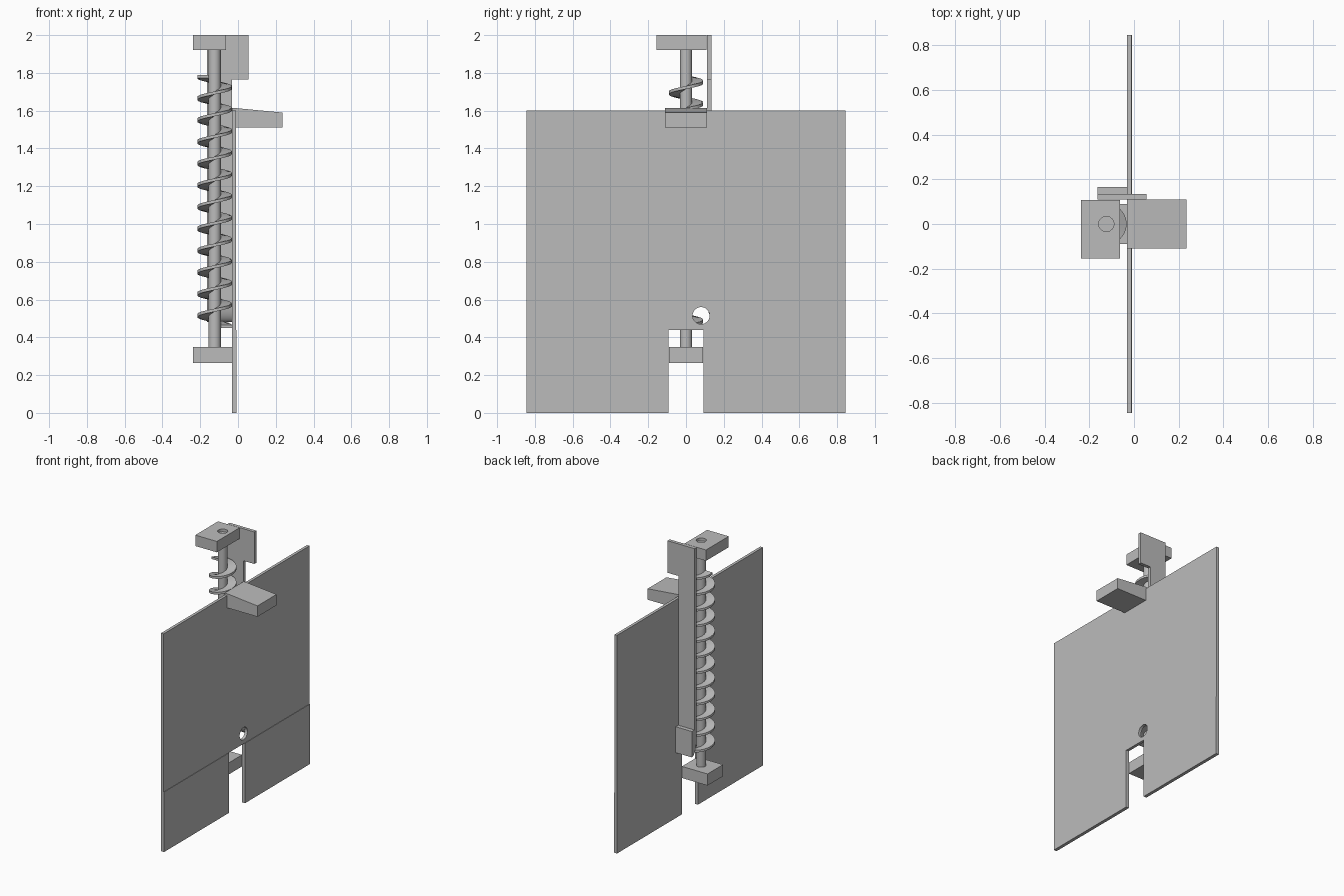
import bpy, bmesh, math

if "Cube" in bpy.data.objects:
    bpy.data.objects.remove(bpy.data.objects["Cube"], do_unlink=True)

grey = bpy.data.materials.new("plain grey")
grey.use_nodes = True
grey.diffuse_color = (0.5, 0.5, 0.5, 1)
grey.node_tree.nodes["Principled BSDF"].inputs["Base Color"].default_value = (0.5, 0.5, 0.5, 1)

AXIS_X, AXIS_Y = -0.124, 0.0
SHAFT_R, BLADE_R = 0.033, 0.091


def finish(name, bm, smooth=False):
    bmesh.ops.recalc_face_normals(bm, faces=bm.faces)
    mesh = bpy.data.meshes.new(name)
    bm.to_mesh(mesh)
    bm.free()
    mesh.materials.append(grey)
    obj = bpy.data.objects.new(name, mesh)
    bpy.context.collection.objects.link(obj)
    if smooth:
        bpy.ops.object.select_all(action="DESELECT")
        obj.select_set(True)
        bpy.context.view_layer.objects.active = obj
        bpy.ops.object.shade_smooth_by_angle(angle=math.radians(35))
    return obj


def prism(name, points, axis, low, high, smooth=False):
    """Extrude a flat outline along x or y; points are (other axis, z)."""
    bm = bmesh.new()
    place = (lambda a, z: (low, a, z)) if axis == "x" else (lambda a, z: (a, low, z))
    face = bm.faces.new([bm.verts.new(place(a, z)) for a, z in points])
    extruded = bmesh.ops.extrude_face_region(bm, geom=[face])["geom"]
    step = high - low
    bmesh.ops.translate(bm, verts=[v for v in extruded if isinstance(v, bmesh.types.BMVert)],
                        vec=(step, 0, 0) if axis == "x" else (0, step, 0))
    return finish(name, bm, smooth)


def box(name, xs, ys, zs):
    (z0, z1), (x0, x1) = zs, xs
    return prism(name, [(x0, z0), (x1, z0), (x1, z1), (x0, z1)], "y", *ys)


def cylinder(name, radius, low, high):
    bm = bmesh.new()
    bmesh.ops.create_cone(bm, cap_ends=True, segments=40, radius1=radius,
                          radius2=radius, depth=high - low)
    bmesh.ops.translate(bm, verts=bm.verts, vec=(AXIS_X, AXIS_Y, (low + high) / 2))
    return finish(name, bm, True)


def cut(obj, cutter):
    mod = obj.modifiers.new("hole", "BOOLEAN")
    mod.operation, mod.solver, mod.object = "DIFFERENCE", "EXACT", cutter
    bpy.context.view_layer.objects.active = obj
    bpy.ops.object.modifier_apply(modifier=mod.name)
    bpy.data.objects.remove(cutter, do_unlink=True)


# Wall panel: upper sheet with a round hole, and two slightly thicker lower sheets
panel = box("upper_panel", (-0.032, -0.011), (-0.845, 0.845), (0.44, 1.6))
ring = [math.tau * i / 40 for i in range(40)]
cut(panel, prism("hole_cutter", [(0.08 + 0.045 * math.cos(a), 0.515 + 0.045 * math.sin(a))
                                 for a in ring], "x", -0.1, 0.1))
for side, sign in (("left", 1), ("right", -1)):
    box(f"lower_panel_{side}", (-0.032, -0.008), sorted((0.092 * sign, 0.845 * sign)), (0, 0.44))

# Sloping shelf hooked over the top edge of the panel
prism("shelf", [(-0.011, 1.51), (0.235, 1.51), (0.235, 1.59), (-0.006, 1.613),
                (-0.032, 1.613), (-0.032, 1.6), (-0.011, 1.6)], "y", -0.11, 0.11)

# Bearing blocks and the shaft between them
box("bottom_block", (-0.238, -0.03), (-0.09, 0.09), (0.265, 0.35))
top_block = box("top_block", (-0.238, -0.063), (-0.155, 0.108), (1.92, 2.0))
cut(top_block, cylinder("shaft_cutter", SHAFT_R + 0.001, 1.98, 2.1))
cylinder("shaft", SHAFT_R, 0.34, 1.93)

# Spiral blade wound around the shaft
bm = bmesh.new()
turns, per_turn, pitch, half = 11.5, 40, 0.115, 0.008
steps = int(turns * per_turn)
previous = None
for i in range(steps + 1):
    angle = math.tau * i / per_turn
    z = 0.4575 + pitch * i / per_turn
    section = [bm.verts.new((AXIS_X + r * math.cos(angle), AXIS_Y + r * math.sin(angle), z + h))
               for r, h in ((SHAFT_R - 0.003, -half), (BLADE_R, -half),
                            (BLADE_R, half), (SHAFT_R - 0.003, half))]
    if previous:
        for k in range(4):
            n = (k + 1) % 4
            bm.faces.new((previous[k], previous[n], section[n], section[k]))
    if i in (0, steps):
        bm.faces.new(section)
    previous = section
finish("spiral_blade", bm, True)

# Backing strip with a wide flag at the top
prism("backing_strip", [(-0.163, 0.6), (-0.032, 0.6), (-0.032, 1.765), (0.055, 1.765),
                        (0.055, 2.0), (-0.163, 2.0)], "y", 0.11, 0.135)

# Curved foot of the strip, sweeping backwards underneath
curve = [math.pi / 2 * i / 12 for i in range(13)]
foot = [(0.165 - 0.055 * math.cos(a), 0.6 - 0.12 * math.sin(a)) for a in curve]
prism("strip_foot", foot + [(0.165, 0.67), (0.135, 0.67), (0.135, 0.6)],
      "x", -0.163, -0.032, True)
